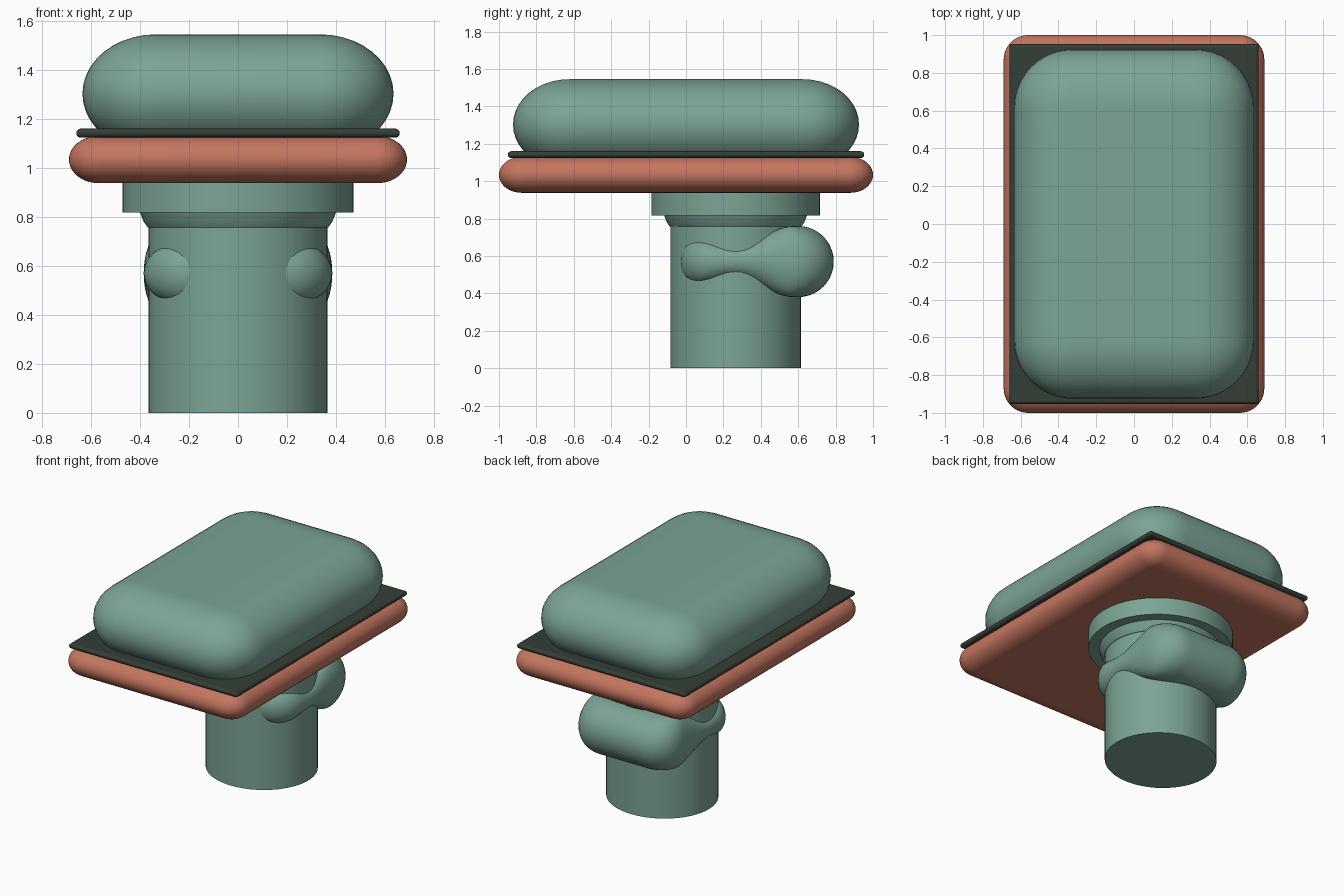
import bpy, bmesh
from math import sin, cos, pi

if "Cube" in bpy.data.objects:
    bpy.data.objects.remove(bpy.data.objects["Cube"])


def material(name, rgb):
    m = bpy.data.materials.new(name)
    m.diffuse_color = (*rgb, 1)
    m.use_nodes = True
    m.node_tree.nodes["Principled BSDF"].inputs["Base Color"].default_value = m.diffuse_color
    return m


GREEN = material("sage_green", (0.20, 0.37, 0.30))
CORAL = material("coral", (0.55, 0.18, 0.115))
DARK = material("dark_green", (0.035, 0.048, 0.038))


def finish(name, bm, mat, angle=0.7):
    bmesh.ops.recalc_face_normals(bm, faces=bm.faces[:])
    me = bpy.data.meshes.new(name)
    bm.to_mesh(me)
    bm.free()
    me.materials.append(mat)
    ob = bpy.data.objects.new(name, me)
    bpy.context.collection.objects.link(ob)
    bpy.ops.object.select_all(action='DESELECT')
    ob.select_set(True)
    bpy.context.view_layer.objects.active = ob
    bpy.ops.object.shade_smooth_by_angle(angle=angle)
    return ob


def outline(hx, y0, y1, r, corner=10, side=16):
    """Rounded rectangle, point i mirrors point n-1-i."""
    half = []
    for k in range(corner + 1):
        a = k / corner * pi / 2
        half.append((hx - r + r * sin(a), y0 + r - r * cos(a)))
    for k in range(1, side):
        half.append((hx, y0 + r + (y1 - y0 - 2 * r) * k / side))
    for k in range(corner + 1):
        a = k / corner * pi / 2
        half.append((hx - r + r * cos(a), y1 - r + r * sin(a)))
    return half + [(-x, y) for x, y in reversed(half)]


def pillow(name, mat, hx, y0, y1, r, z, height, edges, steps=20):
    """Rounded slab; edges = rounding depth at sides, front and back."""
    es, ef, eb = edges
    bm = bmesh.new()
    rings = []
    for k in range(steps + 1):
        t = -pi / 2 + pi * k / steps
        d = 1 - cos(t)
        pts = outline(hx - es * d, y0 + ef * d, y1 - eb * d,
                      max(r - es * d, 0.003))
        rings.append([bm.verts.new((x, y, z + height(y) * sin(t)))
                      for x, y in pts])
    n = len(rings[0])
    for a, b in zip(rings, rings[1:]):
        for i in range(n):
            j = (i + 1) % n
            bm.faces.new((a[i], a[j], b[j], b[i]))
    for ring in (rings[0], rings[-1]):
        for i in range(n // 2 - 1):
            bm.faces.new((ring[i], ring[i + 1], ring[n - 2 - i], ring[n - 1 - i]))
    return finish(name, bm, mat)


def lathe(name, mat, profile, cy, ratio, n=64):
    """Slightly oval turned solid."""
    bm = bmesh.new()
    rings = [[bm.verts.new((r * cos(2 * pi * i / n),
                            cy + ratio * r * sin(2 * pi * i / n), z))
              for i in range(n)] for r, z in profile]
    for a, b in zip(rings, rings[1:]):
        for i in range(n):
            j = (i + 1) % n
            bm.faces.new((a[i], a[j], b[j], b[i]))
    bm.faces.new(rings[0])
    bm.faces.new(rings[-1])
    return finish(name, bm, mat, 0.5)


def ease(a, b, t):
    t = min(max(t, 0), 1)
    return a + (b - a) * (1 - cos(pi * t)) / 2


def grip_height(y):
    # slight bulge in front, waist in the middle, thick at the back
    if y < 0.27:
        return ease(0.117, 0.09, (y - 0.04) / 0.23)
    return ease(0.09, 0.19, (y - 0.27) / 0.31)


# Top cushion and the two plates below it
pillow("cushion", GREEN, 0.635, -0.925, 0.925, 0.31, 1.303,
       lambda y: 0.242, (0.30, 0.30, 0.30))
pillow("trim_plate", DARK, 0.66, -0.953, 0.953, 0.012, 1.142,
       lambda y: 0.018, (0.018, 0.018, 0.018))
pillow("base_plate", CORAL, 0.69, -1.0, 1.0, 0.13, 1.034,
       lambda y: 0.096, (0.12, 0.12, 0.12))

# Column with flared neck and mounting flange
lathe("column", GREEN, [(0.365, 0), (0.365, 0.76)], 0.265, 0.955)
lathe("neck", GREEN, [(0.368, 0.757), (0.385, 0.78), (0.405, 0.83)], 0.265, 0.955)
lathe("flange", GREEN, [(0.472, 0.817), (0.472, 0.95)], 0.265, 0.955)

# Rounded grip wrapped around the back of the column
pillow("rear_grip", GREEN, 0.385, -0.03, 0.79, 0.2, 0.57,
       grip_height, (0.10, 0.08, 0.19))
